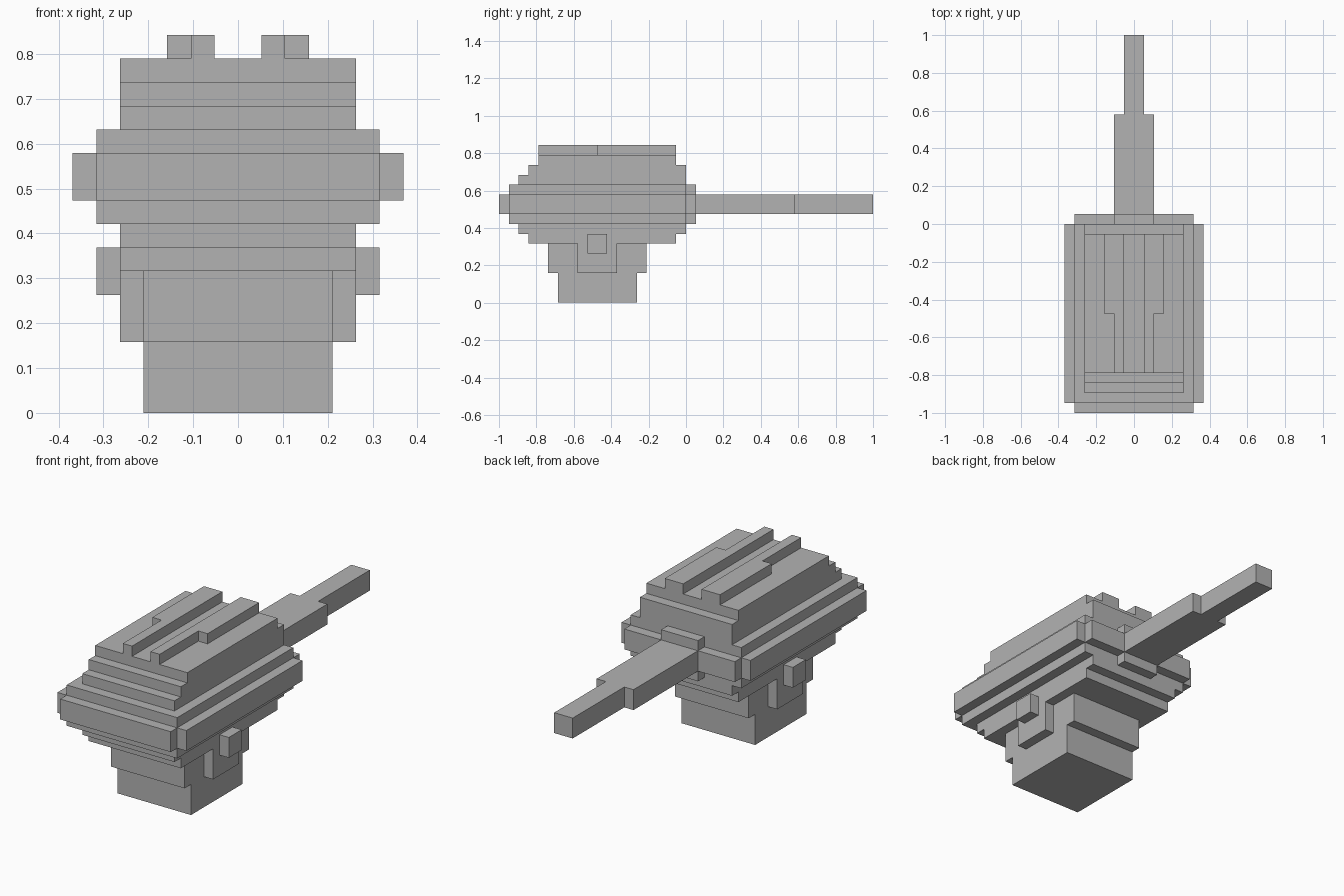
import bpy
import bmesh
from mathutils import Vector

if "Cube" in bpy.data.objects:
    bpy.data.objects.remove(bpy.data.objects["Cube"], do_unlink=True)

U = 1 / 19  # one block of the model

grey = bpy.data.materials.new("plain grey")
grey.use_nodes = True
grey.diffuse_color = (0.45, 0.45, 0.45, 1)
grey.node_tree.nodes["Principled BSDF"].inputs["Base Color"].default_value = grey.diffuse_color


def add_box(bm, x, y, z):
    """Box spanning the given (low, high) ranges, in blocks."""
    spans = (x, y, z)
    centre = Vector([(a + b) / 2 * U for a, b in spans])
    size = [(b - a) * U for a, b in spans]
    verts = bmesh.ops.create_cube(bm, size=1)["verts"]
    bmesh.ops.scale(bm, vec=size, verts=verts)
    bmesh.ops.translate(bm, vec=centre, verts=verts)


def part(name, *boxes):
    bm = bmesh.new()
    for box in boxes:
        add_box(bm, *box)
    mesh = bpy.data.meshes.new(name)
    bm.to_mesh(mesh)
    bm.free()
    mesh.materials.append(grey)
    obj = bpy.data.objects.new(name, mesh)
    bpy.context.collection.objects.link(obj)
    return obj


def sided(name, *boxes):
    """Make a left part and its mirrored right twin."""
    part("left_" + name, *boxes)
    part("right_" + name, *[((-x[1], -x[0]), y, z) for x, y, z in boxes])


# Pedestal with its wider collar
part("pedestal", ((-4, 4), (-13, -5), (0, 3)))
part("pedestal_collar", ((-4, 4), (-14, -4), (3, 6)))

# Side brackets and their pivot lugs
sided("bracket", ((4, 5), (-11, -7), (3, 6)))
sided("pivot_lug", ((5, 6), (-10, -8), (5, 7)))

# Stepped housing: half width, y range, z range of each layer
layers = {
    "lower_step": (5, (-16, -1), (6, 7)),
    "lower_body": (5, (-17, 0), (7, 8)),
    "middle_body": (6, (-18, 0), (8, 12)),
    "upper_body": (5, (-17, 0), (12, 13)),
    "upper_step": (5, (-16, 0), (13, 14)),
    "roof": (5, (-15, -1), (14, 15)),
}
for name, (half, y, z) in layers.items():
    part(name, ((-half, half), y, z))

# Raised belt around the middle
sided("belt_side", ((6, 7), (-18, 0), (9, 11)))
part("belt_front", ((-6, 6), (-19, -18), (9, 11)))
part("belt_back", ((-6, 6), (0, 1), (9, 11)))

# Roof rails, wider towards the back
sided("roof_rail", ((1, 2), (-15, -9), (15, 16)), ((1, 3), (-9, -1), (15, 16)))

# Barrel with its mounting collar
part("barrel_collar", ((-2, 2), (0, 1), (8, 12)))
part("barrel_base", ((-2, 2), (1, 11), (9, 11)))
part("barrel_tip", ((-1, 1), (11, 19), (9, 11)))
